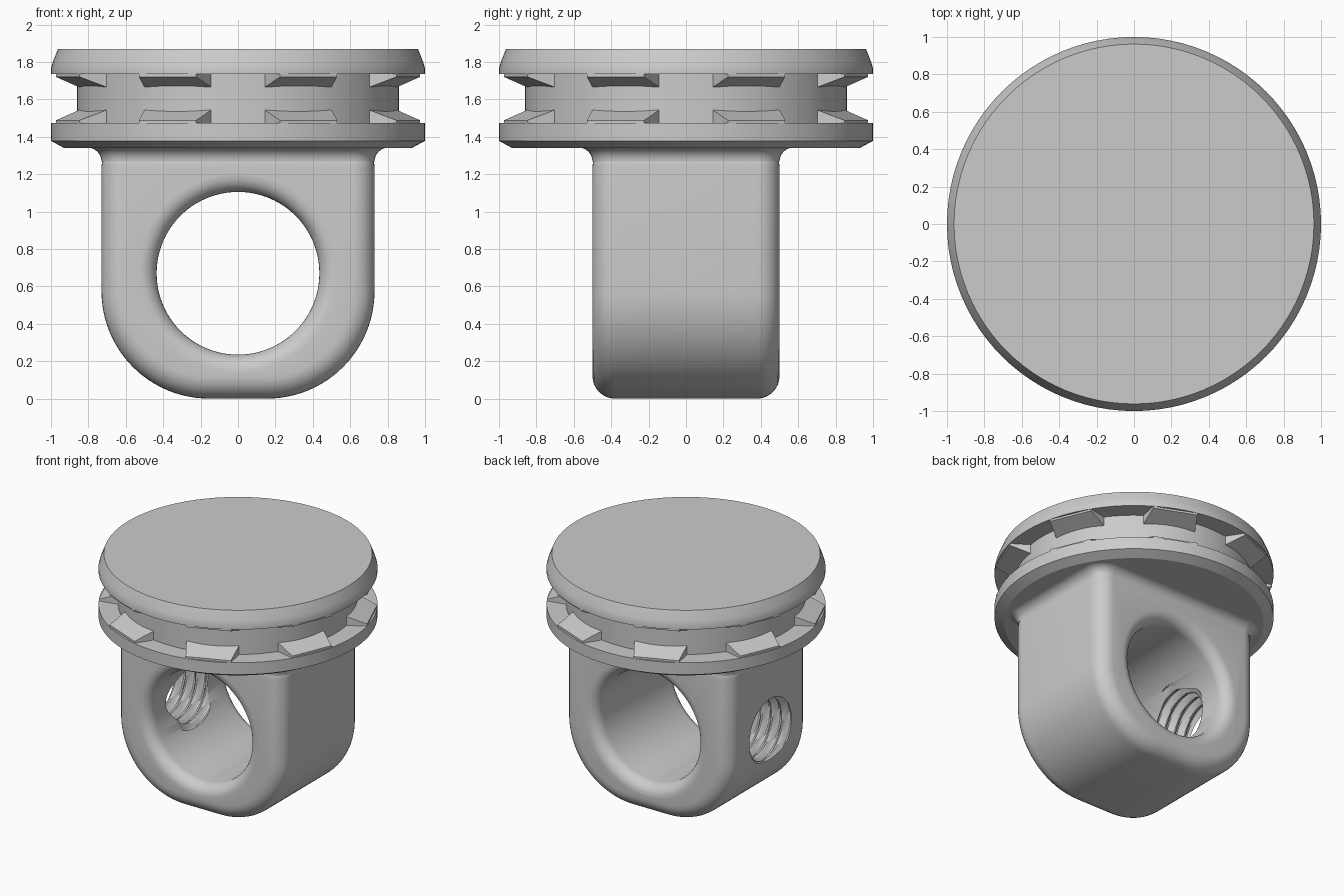
import bpy, bmesh
from math import sin, cos, pi, radians
from mathutils import Matrix, Vector

cube = bpy.data.objects.get("Cube")
if cube:
    bpy.data.objects.remove(cube)

GREY = (0.6, 0.6, 0.6, 1)
grey = bpy.data.materials.new("plain grey")
grey.use_nodes = True
grey.diffuse_color = GREY
grey.node_tree.nodes["Principled BSDF"].inputs["Base Color"].default_value = GREY


def finish(bm, name):
    bmesh.ops.recalc_face_normals(bm, faces=bm.faces)
    mesh = bpy.data.meshes.new(name)
    bm.to_mesh(mesh)
    bm.free()
    mesh.materials.append(grey)
    obj = bpy.data.objects.new(name, mesh)
    bpy.context.collection.objects.link(obj)
    return obj


def activate(obj):
    bpy.ops.object.select_all(action='DESELECT')
    obj.select_set(True)
    bpy.context.view_layer.objects.active = obj


def smooth(obj, angle=30):
    activate(obj)
    bpy.ops.object.shade_smooth_by_angle(angle=radians(angle))


def lathe(name, profile, steps=96):
    # profile of (radius, z) points turned about z
    bm = bmesh.new()
    verts = [bm.verts.new((r, 0, z)) for r, z in profile]
    edges = [bm.edges.new(pair) for pair in zip(verts, verts[1:])]
    bmesh.ops.spin(bm, geom=verts + edges, cent=(0, 0, 0), axis=(0, 0, 1),
                   angle=2 * pi, steps=steps)
    bmesh.ops.remove_doubles(bm, verts=bm.verts, dist=1e-5)
    return finish(bm, name)


def skin(name, rings, caps):
    # closed rings of points joined into a tube
    bm = bmesh.new()
    loops = [[bm.verts.new(p) for p in ring] for ring in rings]
    for a, b in zip(loops, loops[1:]):
        for i in range(len(a)):
            bm.faces.new((a[i - 1], a[i], b[i], b[i - 1]))
    if caps:
        bm.faces.new(loops[0])
        bm.faces.new(loops[-1])
    return finish(bm, name)


def arc(cx, cy, r, start, end, n):
    return [(cx + r * cos(radians(start + (end - start) * i / n)),
             cy + r * sin(radians(start + (end - start) * i / n)))
            for i in range(n + 1)]


W, D, EDGE = 0.73, 0.5, 0.12     # bracket half width, half depth, edge rounding
HOLE_R, HOLE_Z = 0.435, 0.67
LOW, HIGH = 1.473, 1.735         # faces of the groove
CORE = 0.86

# Flanged head with a groove
head = lathe("grooved_head", [(0, 1.34), (0.93, 1.34), (1, 1.378), (1, LOW),
                              (CORE, LOW), (CORE, HIGH), (1, HIGH), (1, 1.765),
                              (0.99, 1.8), (0.962, 1.87), (0, 1.87)])
smooth(head, 25)


# Sloping teeth on both groove faces
def ring_of_teeth(name, base, up):
    bm = bmesh.new()
    for k in range(8):
        turn = Matrix.Rotation(radians(22.5 + 45 * k), 4, 'Z')
        points = []
        for r, half, height in ((0.84, 0.193, 0.07), (0.985, 0.166, 0.015)):
            for side in (-1, 1):
                for h in (-0.02, height):
                    points.append(bm.verts.new(turn @ Vector((r, side * half, base + up * h))))
        bmesh.ops.convex_hull(bm, input=points)
    bmesh.ops.dissolve_limit(bm, angle_limit=0.01, verts=bm.verts, edges=bm.edges)
    return finish(bm, name)


ring_of_teeth("lower_teeth", LOW, 1)
ring_of_teeth("upper_teeth", HIGH, -1)

# Bracket body with a rounded foot
R = 0.575
outline = ([(W, 1.36)] + arc(W - R, R, R, 0, -90, 24)
           + arc(R - W, R, R, -90, -180, 24) + [(-W, 1.36)])
bracket = skin("bracket", [[(x, y, z) for x, z in outline] for y in (-D, D)], True)
bevel = bracket.modifiers.new("rounded edges", 'BEVEL')
bevel.width = EDGE
bevel.segments = 8
bevel.limit_method = 'ANGLE'
bevel.angle_limit = radians(40)
bevel.use_clamp_overlap = False

# Cutter for the cross hole with flared mouths
F = 0.09
flare = [(HOLE_R + F - x, y) for x, y in arc(0, D - F, F, 0, 90, 8)]
end = (HOLE_R + F, D + 0.1)
half = flare + [end, (0, end[1])]
cross_cutter = lathe("cross_hole_cutter", [(r, -z) for r, z in reversed(half)] + half)
cross_cutter.data.transform(Matrix.Translation((0, 0, HOLE_Z)) @ Matrix.Rotation(pi / 2, 4, 'X'))

# Cutter for the threaded side hole
PITCH, PER, SIDES = 0.09, 8, 48
rings = []
for i in range(57):
    x = -0.85 + i * PITCH / PER
    ring = []
    for j in range(SIDES):
        a = 2 * pi * j / SIDES
        phase = (i / PER + j / SIDES) % 1
        wave = min(1, max(0, 1.6 * abs(2 * phase - 1) - 0.3))
        r = 0.24 + 0.045 * wave
        ring.append((x, r * cos(a), HOLE_Z + r * sin(a)))
    rings.append(ring)
thread_cutter = skin("thread_cutter", rings, True)

for cutter in (cross_cutter, thread_cutter):
    cut = bracket.modifiers.new("cut", 'BOOLEAN')
    cut.operation = 'DIFFERENCE'
    cut.solver = 'EXACT'
    cut.object = cutter
    cutter.hide_render = True
activate(bracket)
bpy.ops.object.convert(target='MESH')
for cutter in (cross_cutter, thread_cutter):
    bpy.data.objects.remove(cutter)
smooth(bracket)

# Fillet between bracket and head
FILLET = 0.075
rings = []
for out, z in arc(FILLET, 1.342 - FILLET, FILLET, 180, 90, 8):
    ring = []
    for q, (sx, sy) in enumerate(((1, 1), (-1, 1), (-1, -1), (1, -1))):
        corner = arc(sx * (W - EDGE), sy * (D - EDGE), EDGE + out, 90 * q, 90 * q + 90, 8)
        ring += [(x, y, z) for x, y in corner]
    rings.append(ring)
smooth(skin("neck_fillet", rings, False))
